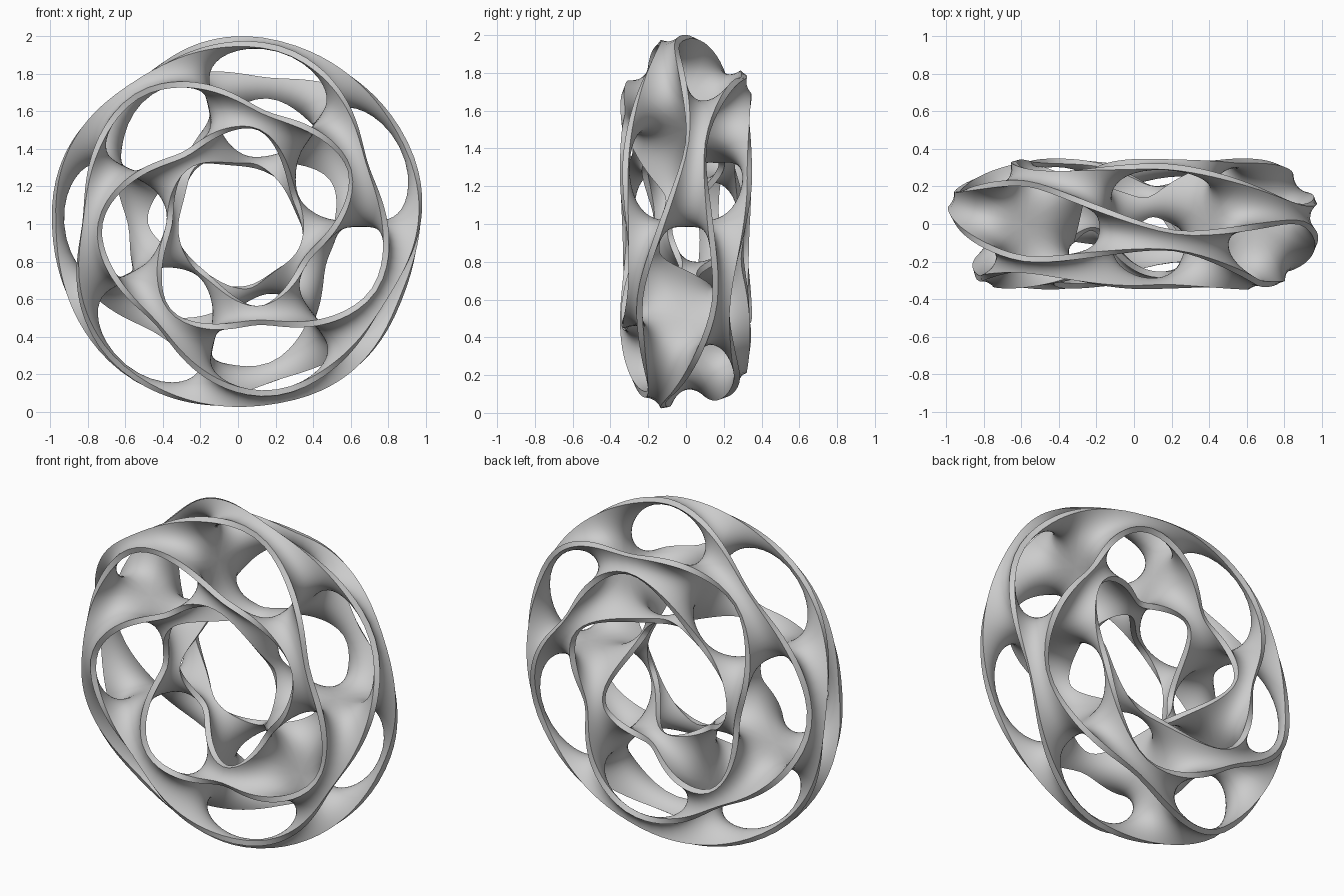
import bpy, bmesh, math
from mathutils import Vector

if "Cube" in bpy.data.objects:
    bpy.data.objects.remove(bpy.data.objects["Cube"])

STORIES = 7            # saddles around the ring
ORDER = 4              # each saddle has 2 * ORDER wings
TWIST = 135 / 360      # wing rotation per turn of the ring
RING, TUBE = 0.655, 0.337
DEPTH = 0.82           # how far each tunnel closes the wing pairs
HALF = 0.016           # half wall thickness
ROWS, COLS = 24, 32


def field(theta, a, b):
    """Zero on the middle sheet; a is the radial offset, b the offset to the front."""
    w = complex(a, b) / TUBE
    r, phi = abs(w), math.atan2(b, a)
    return (r ** ORDER * math.cos(ORDER * (phi + TWIST * theta))
            - DEPTH * math.sin(STORIES * theta / 2))


def to_world(theta, a, b):
    rad = RING + a
    return Vector((rad * math.cos(theta), -b, 1 + rad * math.sin(theta)))


def sheet_normal(theta, a, b):
    e = 1e-4
    ga = field(theta, a + e, b) - field(theta, a - e, b)
    gb = field(theta, a, b + e) - field(theta, a, b - e)
    gt = (field(theta + e, a, b) - field(theta - e, a, b)) / (RING + a)
    c, s = math.cos(theta), math.sin(theta)
    return Vector((ga * c - gt * s, -gb, ga * s + gt * c)).normalized()


def quad(bm, *verts):
    bm.faces.new(verts)


def add_patch(bm, story, sector):
    """One U-shaped strip joining two neighbouring wings between two saddles."""
    front, back = [], []
    for i in range(ROWS + 1):
        k = 2 * i / ROWS
        s = 0.5 * k ** 2.5 if k <= 1 else 1 - 0.5 * (2 - k) ** 2.5
        theta = (story + s) * 2 * math.pi / STORIES
        c = DEPTH * max(0.0, math.sin(math.pi * s))
        if i in (0, ROWS):
            c = 0.0
        vmax = math.sqrt(1 - c * c)
        frow, brow = [], []
        for j in range(COLS + 1):
            t = 2 * j / COLS - 1
            v = math.copysign(abs(t) ** 3, t) * vmax
            r = TUBE * math.hypot(c, v) ** (1 / ORDER)
            phi = math.atan2(v, c) / ORDER + sector - TWIST * theta
            a, b = r * math.cos(phi), r * math.sin(phi)
            p, n = to_world(theta, a, b), sheet_normal(theta, a, b)
            frow.append(bm.verts.new(p + n * HALF))
            brow.append(bm.verts.new(p - n * HALF))
        front.append(frow)
        back.append(brow)
    for i in range(ROWS):
        for g in (front, back):
            for j in range(COLS):
                quad(bm, g[i][j], g[i + 1][j], g[i + 1][j + 1], g[i][j + 1])
        # flat rims along both wing edges
        for j in (0, COLS):
            quad(bm, front[i][j], front[i + 1][j], back[i + 1][j], back[i][j])


# twisted saddle ring
bm = bmesh.new()
for story in range(STORIES):
    for q in range(ORDER):
        add_patch(bm, story, (2 * q + story % 2) * math.pi / ORDER)
bmesh.ops.remove_doubles(bm, verts=bm.verts, dist=2e-5)
bmesh.ops.dissolve_degenerate(bm, edges=bm.edges, dist=1e-6)
bmesh.ops.recalc_face_normals(bm, faces=bm.faces)
mesh = bpy.data.meshes.new("saddle_ring")
bm.to_mesh(mesh)
bm.free()

ring = bpy.data.objects.new("saddle_ring", mesh)
bpy.context.collection.objects.link(ring)
grey = bpy.data.materials.new("light_grey")
grey.diffuse_color = (0.6, 0.6, 0.6, 1)
grey.use_nodes = True
grey.node_tree.nodes["Principled BSDF"].inputs["Base Color"].default_value = grey.diffuse_color
mesh.materials.append(grey)

bpy.context.view_layer.objects.active = ring
ring.select_set(True)
bpy.ops.object.shade_smooth_by_angle(angle=math.radians(40))
